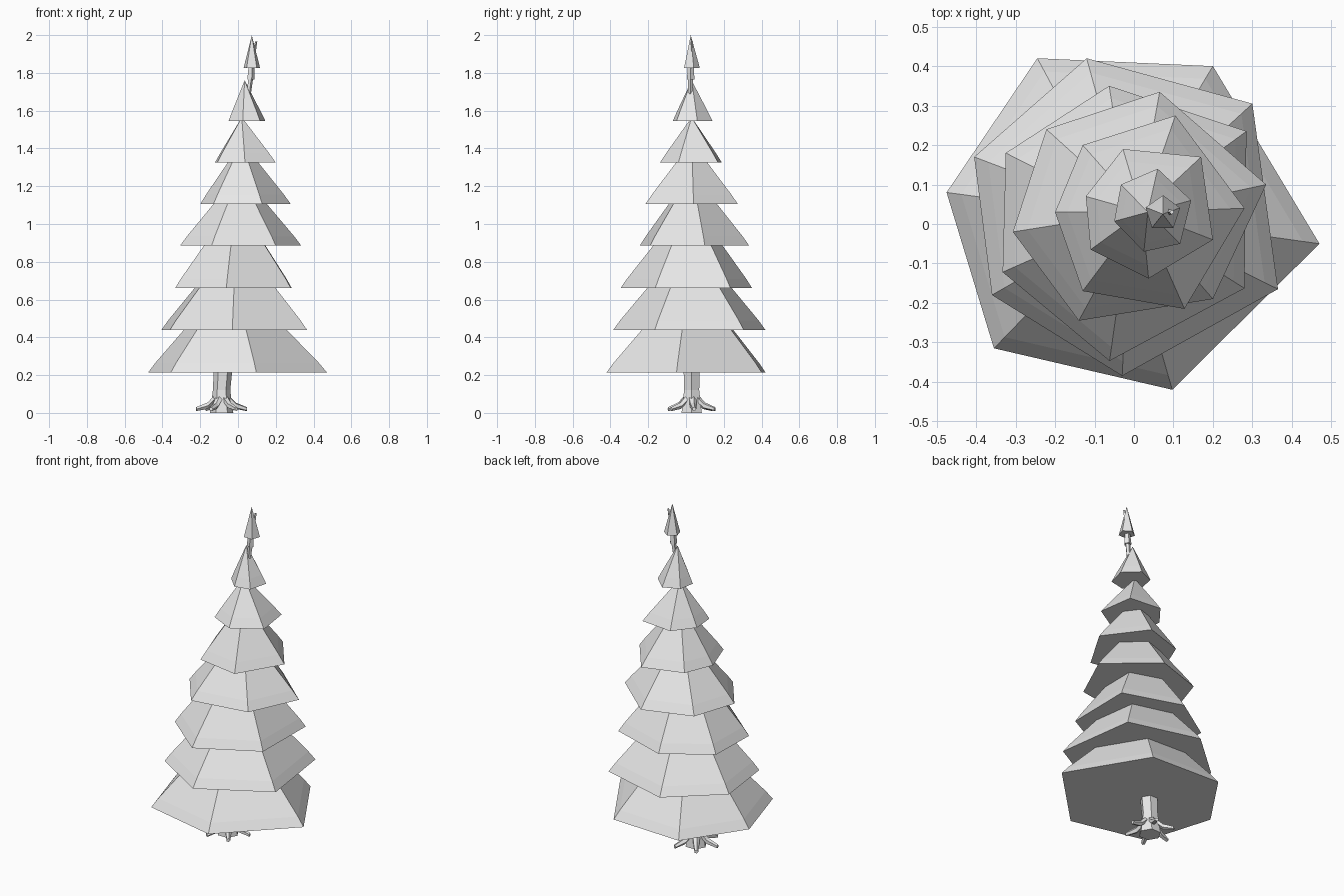
import bpy, bmesh, math
from mathutils import Vector

if "Cube" in bpy.data.objects:
    bpy.data.objects.remove(bpy.data.objects["Cube"])

grey = bpy.data.materials.new("pale_grey")
grey.diffuse_color = (0.8, 0.8, 0.8, 1)
grey.use_nodes = True
grey.node_tree.nodes["Principled BSDF"].inputs["Base Color"].default_value = grey.diffuse_color


def loft(name, rings, tip=None):
    """Skin a stack of equal rings, closing the base and the tip."""
    bm = bmesh.new()
    loops = [[bm.verts.new(p) for p in ring] for ring in rings]
    n = len(loops[0])
    bm.faces.new(loops[0][::-1])
    for a, b in zip(loops, loops[1:]):
        for i in range(n):
            j = (i + 1) % n
            bm.faces.new((a[i], a[j], b[j], b[i]))
    if tip:
        t = bm.verts.new(tip)
        for i in range(n):
            bm.faces.new((loops[-1][i], loops[-1][(i + 1) % n], t))
    else:
        bm.faces.new(loops[-1])
    bmesh.ops.recalc_face_normals(bm, faces=bm.faces)
    me = bpy.data.meshes.new(name)
    bm.to_mesh(me)
    bm.free()
    me.materials.append(grey)
    ob = bpy.data.objects.new(name, me)
    bpy.context.collection.objects.link(ob)
    return ob


def circle(x, y, z, r, n=6, turn=0.0):
    return [(x + r * math.cos(turn + math.tau * i / n),
             y + r * math.sin(turn + math.tau * i / n), z) for i in range(n)]


def branch_tier(name, z, height, apex, corners):
    """Uneven hexagonal skirt with a slightly kinked lip."""
    lip = 0.05
    s = 1 - lip / height + 0.012
    upper = [(apex[0] + (x - apex[0]) * s, apex[1] + (y - apex[1]) * s, z + lip)
             for x, y in corners]
    loft(name, [[(x, y, z) for x, y in corners], upper], (*apex, z + height))


# Branch tiers, bottom to top: base height, height to apex, apex, corners
tiers = [
    (0.215, 0.52, (-0.03, 0.02), [(0.47, -0.05), (0.20, 0.40), (-0.245, 0.42),
                                  (-0.475, 0.08), (-0.355, -0.315), (0.097, -0.42)]),
    (0.44, 0.49, (-0.01, 0.02), [(0.365, -0.165), (0.30, 0.305), (-0.12, 0.42),
                                 (-0.405, 0.17), (-0.36, -0.18), (-0.03, -0.385)]),
    (0.66, 0.47, (-0.01, 0.02), [(0.28, -0.163), (0.285, 0.235), (-0.063, 0.35),
                                 (-0.325, 0.18), (-0.333, -0.122), (-0.062, -0.347)]),
    (0.885, 0.39, (0.01, 0.03), [(0.335, 0.10), (0.065, 0.335), (-0.222, 0.24),
                                 (-0.307, -0.02), (-0.14, -0.245), (0.2, -0.19)]),
    (1.105, 0.33, (0.02, 0.03), [(0.28, 0.04), (0.105, 0.275), (-0.13, 0.20),
                                 (-0.20, 0.03), (-0.13, -0.17), (0.128, -0.215)]),
    (1.325, 0.24, (0.02, 0.03), [(0.20, -0.04), (0.17, 0.17), (-0.028, 0.19),
                                 (-0.122, 0.07), (-0.11, -0.065), (0.037, -0.138)]),
    (1.545, 0.215, (0.035, 0.03), [(0.117, -0.05), (0.145, 0.06), (0.06, 0.14),
                                   (-0.033, 0.10), (-0.05, 0.007), (0.025, -0.07)]),
]
for i, (z, h, apex, corners) in enumerate(tiers):
    branch_tier(f"branch_tier_{i + 1}", z, h, apex, corners)

# Trunk, flared at the foot
tx, ty = -0.087, 0.03
loft("trunk", [circle(tx, ty, 0, 0.062), circle(tx, ty, 0.05, 0.055),
               circle(tx, ty, 0.12, 0.046), circle(tx + 0.01, ty, 0.26, 0.05)])

# Roots radiating from the foot
for k in range(6):
    a = math.tau * k / 6 + 0.1
    out = Vector((math.cos(a), math.sin(a), 0))
    side = Vector((-out.y, out.x, 0))
    rings = []
    for dist, z, r in ((0.035, 0.075, 0.022), (0.075, 0.038, 0.018), (0.135, 0.02, 0.011)):
        c = Vector((tx, ty, z)) + out * dist
        rings.append([c + side * (r * math.cos(t)) + Vector((0, 0, r * math.sin(t)))
                      for t in (math.tau * q / 5 for q in range(5))])
    loft(f"root_{k + 1}", rings)

# Thin leader stem and the small crown on top
loft("leader_stem", [circle(0.055, 0.022, 1.68, 0.012, 5),
                     circle(0.066, 0.025, 1.77, 0.014, 5)])
loft("leader_collar", [circle(0.066, 0.025, 1.765, 0.021, 5),
                       circle(0.07, 0.025, 1.84, 0.016, 5)])
loft("crown", [circle(0.073, 0.027, 1.825, 0.046, 5, 0.3),
               circle(0.073, 0.027, 1.86, 0.037, 5, 0.3)], (0.073, 0.025, 2.0))

# Little twig beside the crown
loft("crown_twig", [circle(0.085, 0.03, 1.90, 0.008, 4),
                    circle(0.096, 0.03, 1.965, 0.006, 4)])
